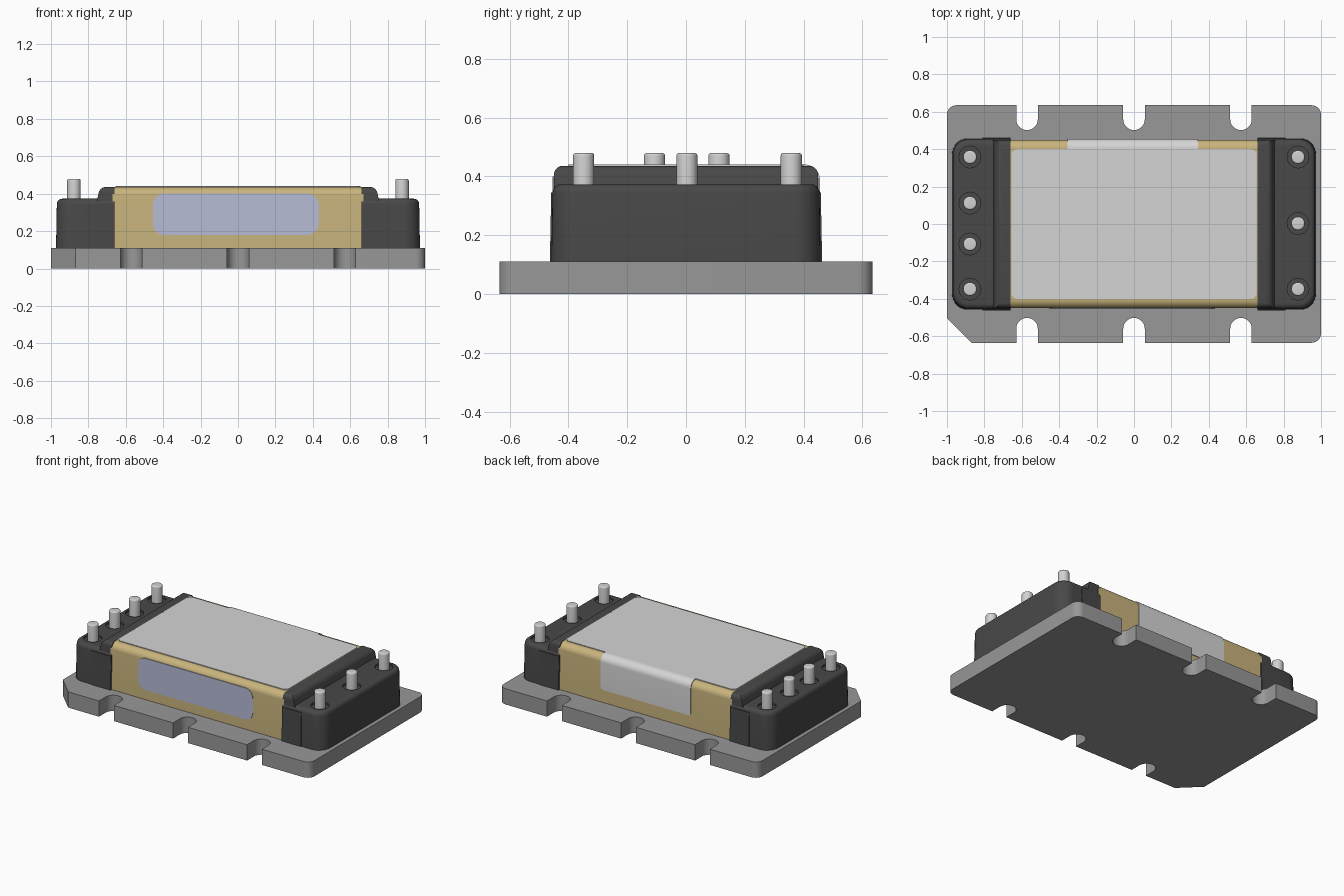
import bpy, bmesh, math
from mathutils import Vector

cube = bpy.data.objects.get("Cube")
if cube:
    bpy.data.objects.remove(cube, do_unlink=True)


def material(name, rgb):
    lin = [((c / 255 + 0.055) / 1.055) ** 2.4 for c in rgb] + [1.0]
    m = bpy.data.materials.new(name)
    m.use_nodes = True
    m.diffuse_color = lin
    m.node_tree.nodes["Principled BSDF"].inputs["Base Color"].default_value = lin
    return m


PLATE = material("plate grey", (152, 152, 152))
BLACK = material("cap black", (72, 72, 72))
GOLD = material("body gold", (201, 180, 125))
LABEL = material("label grey", (213, 213, 213))
BLUE = material("label blue", (183, 188, 214))
METAL = material("pin metal", (210, 210, 210))


def round_poly(corners, steps=7):
    """Outline from (x, y, radius) corners, each filleted by its radius."""
    out = []
    for i, (x, y, r) in enumerate(corners):
        p = Vector((x, y))
        if r == 0:
            out.append(p)
            continue
        a = (Vector(corners[i - 1][:2]) - p).normalized()
        b = (Vector(corners[(i + 1) % len(corners)][:2]) - p).normalized()
        half = a.angle(b) / 2
        centre = p + (a + b).normalized() * r / math.sin(half)
        start = p + a * r / math.tan(half) - centre
        end = p + b * r / math.tan(half) - centre
        for k in range(steps + 1):
            out.append(centre + start.lerp(end, k / steps).normalized() * r)
    return out


def rect(x0, x1, y0, y1, r=0):
    return round_poly([(x0, y0, r), (x1, y0, r), (x1, y1, r), (x0, y1, r)])


def prism(name, pts, lo, hi, mat, axis="z", bevels=(), shape=None):
    """Extrude an outline along an axis; bevels = (edge test, width) pairs."""
    place = {"x": lambda a, b, t: (t, a, b),
             "y": lambda a, b, t: (a, t, b),
             "z": lambda a, b, t: (a, b, t)}[axis]
    bm = bmesh.new()
    rings = [[bm.verts.new(place(p[0], p[1], t)) for p in pts] for t in (lo, hi)]
    bm.faces.new(rings[0])
    bm.faces.new(rings[1])
    n = len(pts)
    for i in range(n):
        j = (i + 1) % n
        bm.faces.new((rings[0][i], rings[0][j], rings[1][j], rings[1][i]))
    if shape:
        for v in bm.verts:
            shape(v.co)
    bmesh.ops.recalc_face_normals(bm, faces=bm.faces)
    for test, width in bevels:
        edges = [e for e in bm.edges if test(e.verts[0].co, e.verts[1].co)]
        bmesh.ops.bevel(bm, geom=edges, offset=width, segments=5,
                        profile=0.5, affect="EDGES")
    mesh = bpy.data.meshes.new(name)
    bm.to_mesh(mesh)
    bm.free()
    mesh.materials.append(mat)
    ob = bpy.data.objects.new(name, mesh)
    bpy.context.collection.objects.link(ob)
    return ob


def smooth(ob):
    bpy.ops.object.select_all(action="DESELECT")
    ob.select_set(True)
    bpy.context.view_layer.objects.active = ob
    bpy.ops.object.shade_smooth_by_angle(angle=math.radians(32))


def circle(x, y, r, n=28):
    return [(x + r * math.cos(k * math.tau / n), y + r * math.sin(k * math.tau / n))
            for k in range(n)]


# Base plate with mounting slots and one clipped corner
W, D, H = 1.0, 0.635, 0.11


def slots(sign):
    pts = []
    for c in (-0.572, 0, 0.572):
        a, b = c - 0.0575, c + 0.0575
        pts += [(a, -D, 0), (a, -0.502, 0.057), (b, -0.502, 0.057), (b, -D, 0)]
    return [(x * sign, y * sign, r) for x, y, r in pts]


plate = [(-W, -0.505, 0), (-0.868, -D, 0)] + slots(1) + \
        [(W, -D, 0.05), (W, D, 0.05)] + slots(-1) + [(-W, D, 0.05)]
smooth(prism("base_plate", round_poly(plate), 0, H, PLATE))

# Gold centre body with rounded long top edges
smooth(prism("centre_body",
             round_poly([(-0.45, H, 0), (0.45, H, 0), (0.45, 0.435, 0.045), (-0.45, 0.435, 0.045)]),
             -0.67, 0.67, GOLD, "x"))

# Labels: top sheet, tongue folded over the back edge, blue front sticker
prism("top_label", rect(-0.655, 0.655, -0.4, 0.4, 0.03), 0.434, 0.44, LABEL)
fold = round_poly([(0.39, 0.44, 0), (0.455, 0.44, 0.05), (0.455, 0.2, 0),
                   (0.449, 0.2, 0), (0.449, 0.434, 0.044), (0.39, 0.434, 0)])
smooth(prism("back_label_fold", fold, -0.355, 0.342, LABEL, "x",
             [(lambda a, b: a.z < 0.21 and b.z < 0.21 and abs(a.x - b.x) < 1e-4, 0.02)]))
prism("front_sticker", rect(-0.455, 0.432, 0.18, 0.4, 0.06), -0.454, -0.448, BLUE, "y")

# End caps: block, raised ridge, side flanges, pins in shallow recesses
PINS = {-1: (-0.348, -0.107, 0.112, 0.358), 1: (-0.348, 0.003, 0.358)}
for s, side in ((-1, "right"), (1, "left")):
    def mirrored(corners):
        return [(x * s, y, r) for x, y, r in corners]

    def taper(co):
        if co.z > 0.3:
            co.y *= 0.99
            co.x *= 0.995

    block = prism(side + "_end_cap",
                  round_poly(mirrored([(0.662, -0.458, 0), (0.973, -0.458, 0.085),
                                       (0.973, 0.458, 0.085), (0.662, 0.458, 0)])),
                  H, 0.373, BLACK, "z",
                  [(lambda a, b: min(a.z, b.z) > 0.37
                    and max(abs(a.x), abs(b.x)) > 0.67, 0.028)], taper)

    def lean(co):
        if co.z > 0.4 and abs(co.x) > 0.7:
            co.x = s * 0.738

    smooth(prism(side + "_cap_ridge",
                 round_poly(mirrored([(0.66, -0.449, 0), (0.768, -0.449, 0),
                                      (0.768, 0.449, 0), (0.66, 0.449, 0)])),
                 0.3, 0.436, BLACK, "z",
                 [(lambda a, b: min(a.z, b.z) > 0.43
                   and max(abs(a.x), abs(b.x)) > 0.7, 0.03)], lean))

    x0, x1 = sorted((s * 0.661, s * 0.81))
    prism(side + "_cap_flange", rect(x0, x1, -0.463, 0.463), H, 0.345, BLACK, "z",
          shape=lambda co: setattr(co, "y", co.y * (0.99 if co.z > 0.3 else 1)))

    for i, y in enumerate(PINS[s]):
        x = s * 0.877
        # Recess cut into the cap top, then the pin standing in it
        cutter = prism("recess_cutter", circle(x, y, 0.058), 0.36, 0.4, BLACK)
        cutter.hide_render = True
        mod = block.modifiers.new("recess", "BOOLEAN")
        mod.operation = "DIFFERENCE"
        mod.solver = "EXACT"
        mod.object = cutter
        bpy.ops.object.select_all(action="DESELECT")
        bpy.context.view_layer.objects.active = block
        block.select_set(True)
        bpy.ops.object.modifier_apply(modifier=mod.name)
        bpy.data.objects.remove(cutter, do_unlink=True)
        smooth(prism(f"{side}_pin_{i + 1}", circle(x, y, 0.036), 0.35, 0.479, METAL, "z",
                     [(lambda a, b: min(a.z, b.z) > 0.47, 0.009)]))
    smooth(block)
